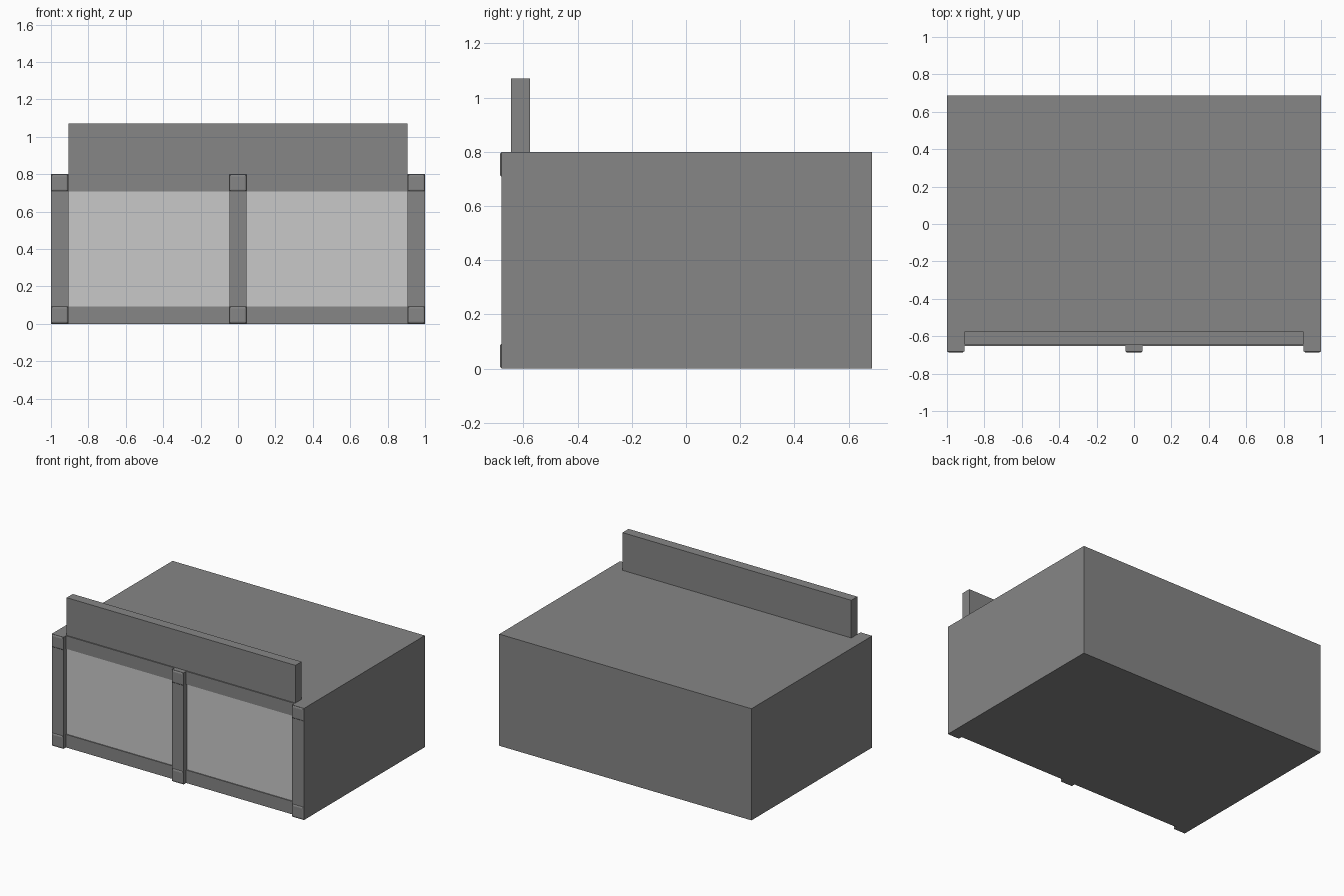
import bpy
import bmesh
from mathutils import Vector

default_cube = bpy.data.objects.get("Cube")
if default_cube:
    bpy.data.objects.remove(default_cube, do_unlink=True)


def make_material(name, value):
    mat = bpy.data.materials.new(name)
    colour = (value, value, value, 1.0)
    mat.diffuse_color = colour
    mat.use_nodes = True
    mat.node_tree.nodes["Principled BSDF"].inputs["Base Color"].default_value = colour
    return mat


dark_grey = make_material("dark grey", 0.238)
light_grey = make_material("light grey", 0.584)


def box(name, x, y, z, mat, front_bevel=0.0):
    """Box spanning the given (min, max) ranges, with optional rounded front edges."""
    low, high = Vector((x[0], y[0], z[0])), Vector((x[1], y[1], z[1]))
    bm = bmesh.new()
    bmesh.ops.create_cube(bm, size=1.0)
    bmesh.ops.scale(bm, vec=high - low, verts=bm.verts)
    bmesh.ops.translate(bm, vec=(low + high) / 2, verts=bm.verts)
    if front_bevel:
        edges = [e for e in bm.edges
                 if all(abs(v.co.y - y[0]) < 1e-5 for v in e.verts)]
        bmesh.ops.bevel(bm, geom=edges, offset=front_bevel, segments=3,
                        profile=0.5, affect='EDGES')
    mesh = bpy.data.meshes.new(name)
    bm.to_mesh(mesh)
    bm.free()
    mesh.materials.append(mat)
    obj = bpy.data.objects.new(name, mesh)
    bpy.context.collection.objects.link(obj)
    return obj


HEIGHT = 0.8
BAND = 0.093           # width of pillars and rails
HALF = BAND / 2
BODY_FRONT = -0.643
RAIL_FRONT = -0.653
PILLAR_FRONT = -0.681
CAP_FRONT = -0.687
INNER = 1 - BAND       # inner side of the corner pillars

# Main building block
box("building_body", (-1, 1), (BODY_FRONT, 0.687), (0, HEIGHT), dark_grey)

# Upright sign board along the front of the roof
box("sign_board", (-INNER, INNER), (-0.645, -0.576), (HEIGHT - 0.01, 1.07), dark_grey)

# Front pillars with rounded blocks at top and bottom
for side, x in (("right", -1 + HALF), ("middle", 0), ("left", 1 - HALF)):
    span = (x - HALF, x + HALF)
    box(f"{side}_pillar", span, (PILLAR_FRONT, BODY_FRONT), (0, HEIGHT), dark_grey)
    for level, z in (("base", 0), ("cap", HEIGHT - BAND)):
        box(f"{side}_pillar_{level}", span, (CAP_FRONT, BODY_FRONT),
            (z, z + BAND), dark_grey, front_bevel=0.012)

# Rails and pale panels between the pillars
for side, span in (("right", (-INNER, -HALF)), ("left", (HALF, INNER))):
    for level, z in (("lower", 0), ("upper", HEIGHT - BAND)):
        box(f"{side}_{level}_rail", span, (RAIL_FRONT, BODY_FRONT),
            (z, z + BAND), dark_grey)
    box(f"{side}_front_panel", span, (BODY_FRONT - 0.003, BODY_FRONT),
        (BAND, HEIGHT - BAND), light_grey)
